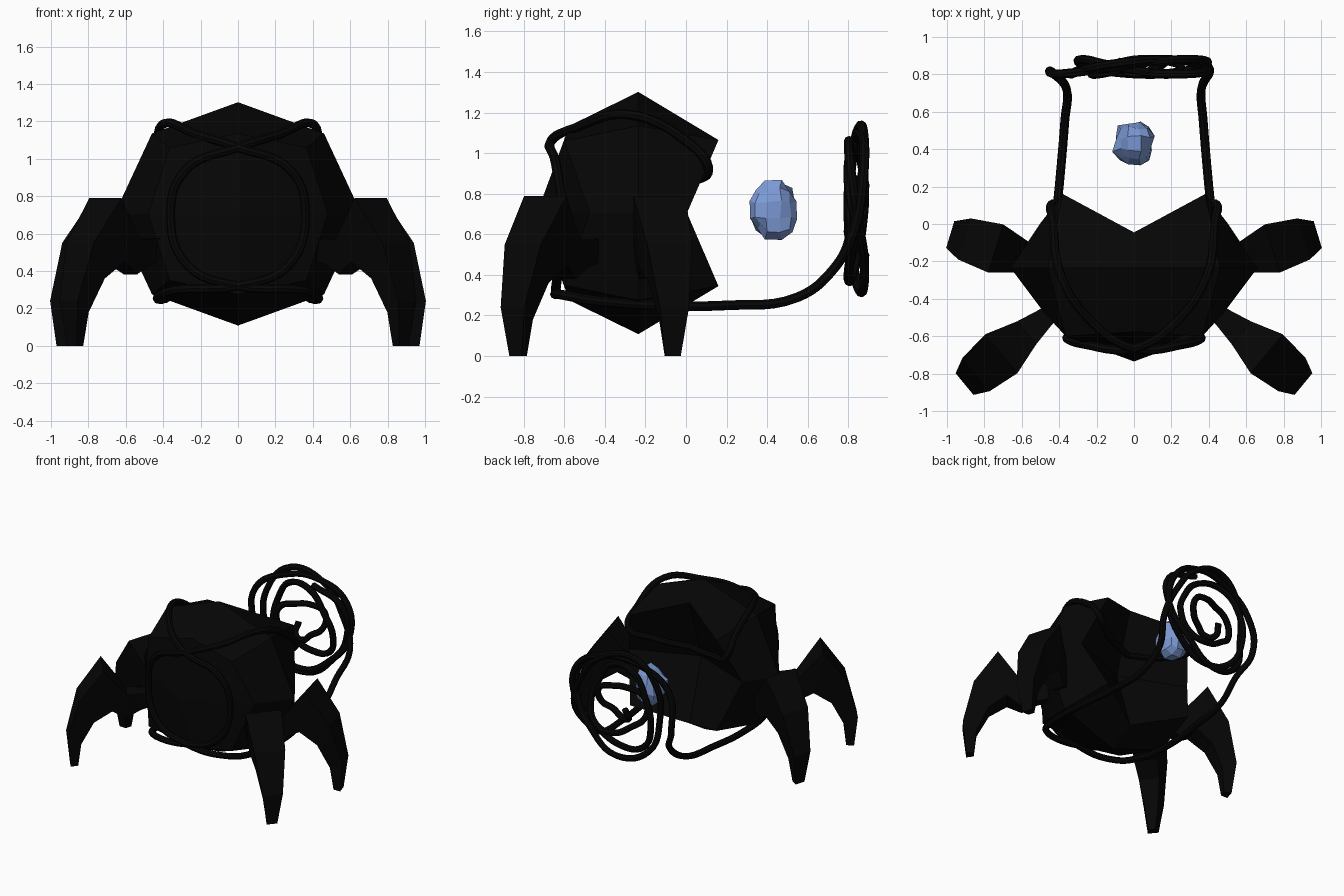
import bpy, bmesh, math, random
from mathutils import Vector

if "Cube" in bpy.data.objects:
    bpy.data.objects.remove(bpy.data.objects["Cube"])

random.seed(4)


def material(name, rgb):
    m = bpy.data.materials.new(name)
    m.diffuse_color = (*rgb, 1)
    m.use_nodes = True
    m.node_tree.nodes["Principled BSDF"].inputs["Base Color"].default_value = m.diffuse_color
    return m


BLACK = material("black shell", (0.0018, 0.0018, 0.0018))
BLUE = material("blue crystal", (0.20, 0.32, 0.66))


def add_mesh(name, bm, mat):
    bmesh.ops.recalc_face_normals(bm, faces=bm.faces[:])
    me = bpy.data.meshes.new(name)
    bm.to_mesh(me)
    bm.free()
    me.materials.append(mat)
    ob = bpy.data.objects.new(name, me)
    bpy.context.collection.objects.link(ob)
    return ob


def grid_cube(cuts):
    bm = bmesh.new()
    bmesh.ops.create_cube(bm, size=2)
    bmesh.ops.subdivide_edges(bm, edges=bm.edges[:], cuts=cuts, use_grid_fill=True)
    return bm


# Faceted body: symmetrical in x and z, with a dent in the back
SHELL = {
    (1, 1, 1): (.38, .395, .36), (1, -1, 1): (.365, -.365, .355),
    (1, 0, 1): (.46, 0, .43), (0, -1, 1): (0, -.34, .43),
    (0, 1, 1): (0, .19, .48), (1, 1, 0): (.50, .24, 0),
    (1, -1, 0): (.48, -.24, 0), (1, 0, 0): (.66, 0, 0),
    (0, -1, 0): (0, -.50, 0), (0, 1, 0): (0, .04, 0), (0, 0, 1): (0, 0, .597),
}
bm = grid_cube(1)
for v in bm.verts:
    x, y, z = (round(c) for c in v.co)
    p = SHELL[(abs(x), y, abs(z))]
    v.co = (p[0] * (x or 1), p[1] - .235, p[2] * (z or 1) + .705)
add_mesh("body", bm, BLACK)

# Floating crystal
bm = grid_cube(2)
for v in bm.verts:
    d = v.co.normalized() * random.uniform(.85, 1.15)
    v.co = Vector((d.x * .112, d.y * .125, d.z * .145)) + Vector((0, .43, .72))
add_mesh("crystal", bm, BLUE)

# Legs: box sections (outer reach, outer z, inner reach, inner z, half width)
LEG = [(.00, .58, .00, .46, .045), (.08, .57, .10, .43, .055),
       (.20, .57, .20, .38, .08), (.375, .79, .31, .45, .135),
       (.55, .55, .44, .36, .115), (.63, .24, .53, .18, .075),
       (.605, 0, .55, 0, .04)]


def leg(name, root, direction, side):
    bm = bmesh.new()
    d = Vector(direction).normalized()
    n = Vector((-d.y, d.x))
    rings = []
    for ro, zo, ri, zi, w in LEG:
        ring = []
        for r, z, s in ((ro, zo, w), (ro, zo, -w), (ri, zi, -w * .65), (ri, zi, w * .65)):
            p = Vector(root) + d * r + n * s
            ring.append(bm.verts.new((p.x * side, p.y, z)))
        rings.append(ring)
    for a, b in zip(rings, rings[1:]):
        for i in range(4):
            j = (i + 1) % 4
            bm.faces.new((a[i], a[j], b[j], b[i]))
    bm.faces.new(rings[0])
    bm.faces.new(rings[-1])
    add_mesh(name, bm, BLACK)


for side, word in ((1, "right"), (-1, "left")):
    leg("front_leg_" + word, (.42, -.455), (.77, -.635), side)
    leg("back_leg_" + word, (.38, -.24), (.955, .29), side)


# Round cables through smooth paths
def cable(name, points):
    cu = bpy.data.curves.new(name, 'CURVE')
    cu.dimensions = '3D'
    cu.bevel_depth = .024
    cu.bevel_resolution = 2
    cu.resolution_u = 6
    cu.use_fill_caps = True
    sp = cu.splines.new('BEZIER')
    sp.bezier_points.add(len(points) - 1)
    for bp, p in zip(sp.bezier_points, points):
        bp.co = p
        bp.handle_left_type = bp.handle_right_type = 'AUTO'
    cu.materials.append(BLACK)
    ob = bpy.data.objects.new(name, cu)
    bpy.context.collection.objects.link(ob)
    bpy.ops.object.select_all(action='DESELECT')
    ob.select_set(True)
    bpy.context.view_layer.objects.active = ob
    bpy.ops.object.convert(target='MESH')
    bpy.ops.object.shade_smooth_by_angle()


# Coil behind the body: loops winding inward, weaving in depth
def coil(turns, r0, r1, wobble, phase):
    pts = []
    n = int(turns * 9)
    for i in range(n + 1):
        t = i / n
        a = math.radians(195) - t * turns * 2 * math.pi
        r = r0 + (r1 - r0) * t + wobble * math.sin(2.5 * a + phase)
        pts.append((r * math.cos(a), .84 + .04 * math.sin(1.5 * a + phase),
                    .72 + r * .98 * math.sin(a)))
    return pts


# Wrap: back dent, over the top, round the front, under the side, to the coil
WRAP = [(0, -.07, .82), (-.28, .03, .86), (-.43, .11, .93), (-.43, 0, 1.06),
        (-.39, -.28, 1.19), (-.22, -.53, 1.13), (0, -.665, 1.06),
        (.28, -.64, .94), (.36, -.61, .70), (.27, -.63, .43), (0, -.64, .32),
        (-.33, -.60, .30), (-.41, -.42, .27), (-.43, -.1, .25), (-.40, .2, .25),
        (-.37, .55, .29), (-.36, .72, .42)]
for side, word, args in ((-1, "right", (1.25, .39, .37, .05, -1.6)),
                         (1, "left", (3.0, .44, .09, .03, 0.4))):
    path = WRAP + coil(*args)
    cable("cable_" + word, [(x * side, y, z) for x, y, z in path])
